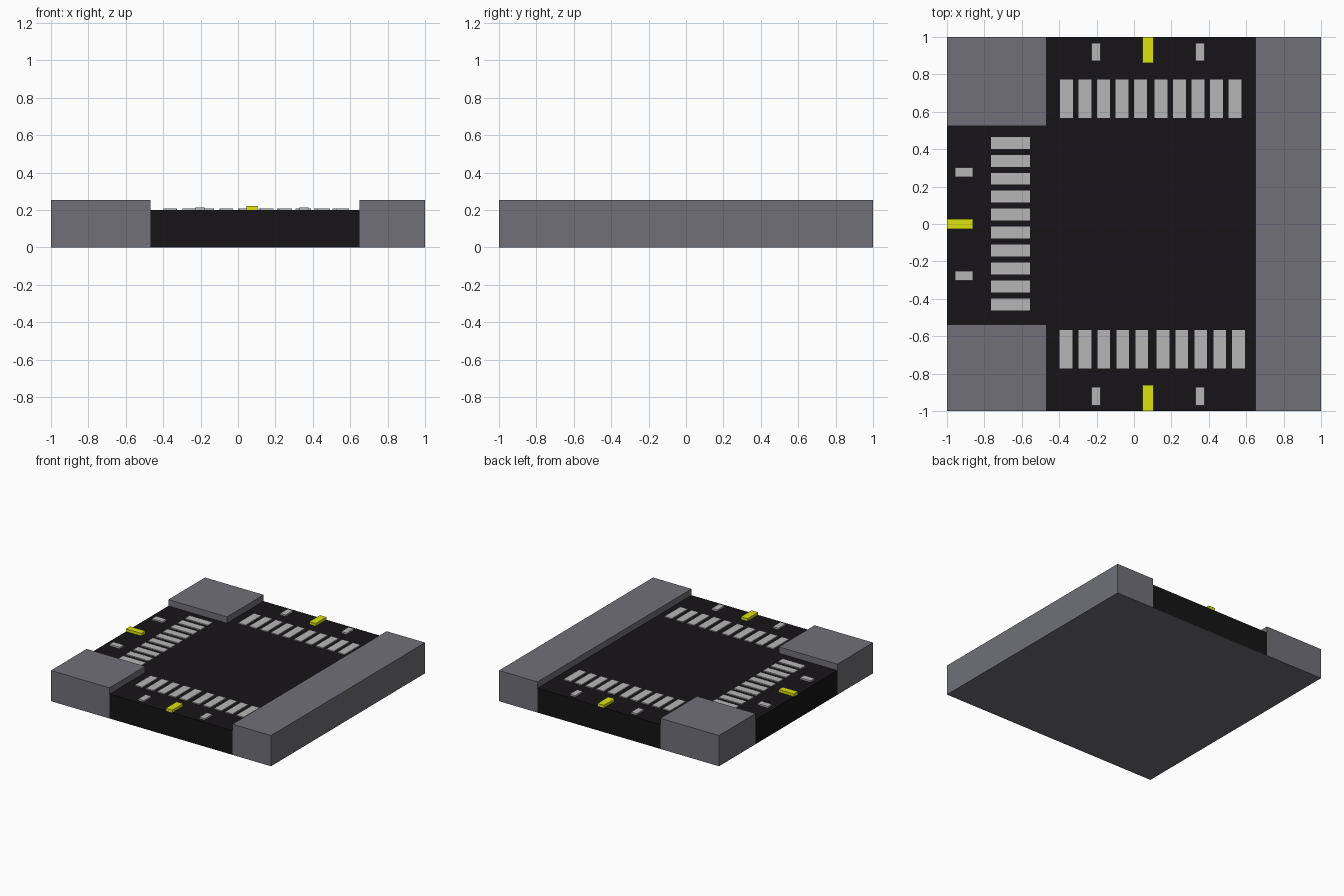
import bpy, bmesh
from mathutils import Matrix, Vector

if "Cube" in bpy.data.objects:
    bpy.data.objects.remove(bpy.data.objects["Cube"])


def material(name, rgb):
    m = bpy.data.materials.new(name)
    m.diffuse_color = (*rgb, 1)
    m.use_nodes = True
    m.node_tree.nodes["Principled BSDF"].inputs["Base Color"].default_value = m.diffuse_color
    return m


PAVING = material("paving", (0.16, 0.163, 0.185))
ASPHALT = material("asphalt", (0.008, 0.007, 0.008))
WHITE = material("white_paint", (0.47, 0.47, 0.47))
YELLOW = material("yellow_paint", (0.72, 0.76, 0.005))

ROAD_L, ROAD_R = -0.468, 0.65      # kerb lines of the through road
SIDE_F, SIDE_B = -0.537, 0.525     # kerb lines of the side road
ROAD_Z, KERB_Z, BASE_Z = 0.2, 0.252, 0.002


def boxes(name, mat, extents):
    """One object from boxes given as (x0, x1, y0, y1, z0, z1)."""
    bm = bmesh.new()
    for x0, x1, y0, y1, z0, z1 in extents:
        centre = Vector((x0 + x1, y0 + y1, z0 + z1)) / 2
        bmesh.ops.create_cube(bm, size=1, matrix=Matrix.Translation(centre)
                              @ Matrix.Diagonal((x1 - x0, y1 - y0, z1 - z0, 1)))
    return finish(name, mat, bm)


def prism(name, mat, outline, z0, z1):
    """Extrude a flat outline upwards."""
    bm = bmesh.new()
    face = bm.faces.new([bm.verts.new((x, y, z0)) for x, y in outline])
    ext = bmesh.ops.extrude_face_region(bm, geom=[face], use_keep_orig=True)
    top = [g for g in ext["geom"] if isinstance(g, bmesh.types.BMVert)]
    bmesh.ops.translate(bm, verts=top, vec=(0, 0, z1 - z0))
    bmesh.ops.recalc_face_normals(bm, faces=bm.faces)
    return finish(name, mat, bm)


def finish(name, mat, bm):
    mesh = bpy.data.meshes.new(name)
    bm.to_mesh(mesh)
    bm.free()
    mesh.materials.append(mat)
    ob = bpy.data.objects.new(name, mesh)
    bpy.context.collection.objects.link(ob)
    return ob


def painted(name, mat, rects, top):
    boxes(name, mat, [(*r, ROAD_Z, top) for r in rects])


# Base and pavements
boxes("base", PAVING, [(-1, 1, -1, 1, 0, BASE_Z)])
boxes("long_pavement", PAVING, [(ROAD_R, 1, -1, 1, BASE_Z, KERB_Z)])
boxes("back_corner_pavement", PAVING, [(-1, ROAD_L, SIDE_B, 1, BASE_Z, KERB_Z)])
boxes("front_corner_pavement", PAVING, [(-1, ROAD_L, -1, SIDE_F, BASE_Z, KERB_Z)])

# T-shaped road
prism("road", ASPHALT, [(ROAD_L, -1), (ROAD_R, -1), (ROAD_R, 1), (ROAD_L, 1),
                        (ROAD_L, SIDE_B), (-1, SIDE_B), (-1, SIDE_F), (ROAD_L, SIDE_F)],
      BASE_Z, ROAD_Z)

# Crossings: two groups of five stripes on the through road, ten on the side road
for name, starts, pitch, y0, y1 in (("back_crossing", (-0.361, 0.144), 0.099, 0.566, 0.772),
                                    ("front_crossing", (-0.363, 0.155), 0.101, -0.773, -0.567)):
    xs = [s + i * pitch for s in starts for i in range(5)]
    painted(name, WHITE, [(x - 0.034, x + 0.034, y0, y1) for x in xs], 0.208)
ys = [0.434 - i * 0.096 for i in range(10)]
painted("side_crossing", WHITE, [(-0.765, -0.556, y - 0.032, y + 0.032) for y in ys], 0.208)

# Lane dashes and yellow centre lines on each arm
for name, y0, y1, e0, e1 in (("back", 0.872, 0.968, 0.861, 1), ("front", -0.97, -0.872, -1, -0.861)):
    painted(name + "_lane_dashes", WHITE,
            [(x - 0.025, x + 0.025, y0, y1) for x in (-0.203, 0.353)], 0.213)
    painted(name + "_centre_line", YELLOW, [(0.045, 0.104, e0, e1)], 0.222)
painted("side_lane_dashes", WHITE,
        [(-0.957, -0.861, y - 0.026, y + 0.026) for y in (-0.277, 0.277)], 0.213)
painted("side_centre_line", YELLOW, [(-1, -0.861, -0.026, 0.027)], 0.222)
